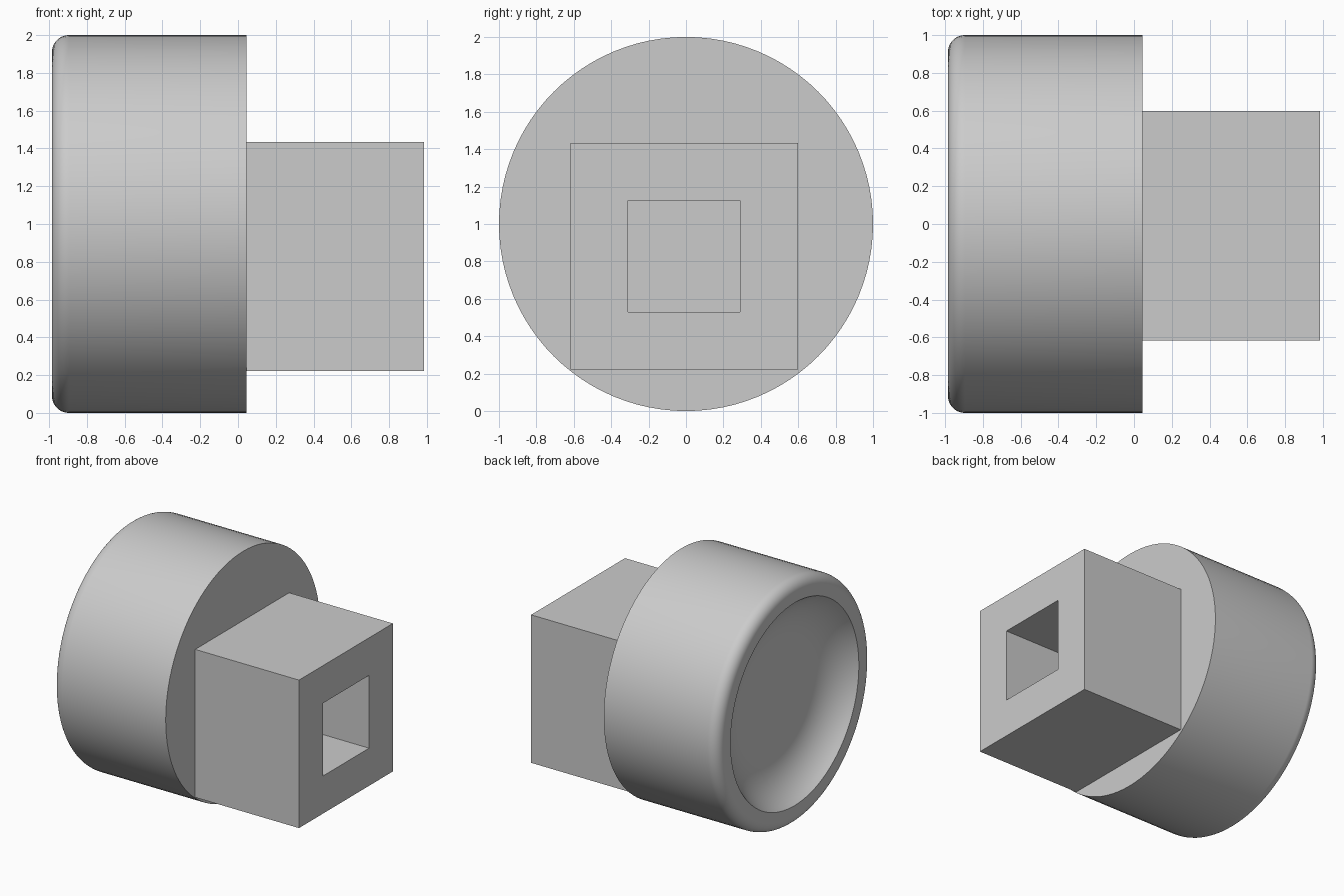
import bpy, bmesh
from math import sin, cos, pi, radians
from mathutils import Matrix, Vector

cube = bpy.data.objects.get("Cube")
if cube:
    bpy.data.objects.remove(cube, do_unlink=True)

gray = bpy.data.materials.new("plain_gray")
gray.use_nodes = True
color = (0.6, 0.6, 0.6, 1)
gray.diffuse_color = color
gray.node_tree.nodes["Principled BSDF"].inputs["Base Color"].default_value = color


def finish(name, bm):
    bmesh.ops.recalc_face_normals(bm, faces=bm.faces)
    mesh = bpy.data.meshes.new(name)
    bm.to_mesh(mesh)
    bm.free()
    mesh.materials.append(gray)
    obj = bpy.data.objects.new(name, mesh)
    bpy.context.collection.objects.link(obj)
    return obj


def arc(x, r, size, start, end, steps=12):
    angles = [radians(start + (end - start) * i / steps) for i in range(steps + 1)]
    return [(x + size * cos(a), r + size * sin(a)) for a in angles]


# Round head: (x, radius) profile from the flat back, over the rim, into the dish
FACE, BACK = -0.985, 0.045
DISH_R, BOWL, SLOPE = 0.83, 0.45, 55
depth = BOWL * (1 - cos(radians(SLOPE)))
floor_r = DISH_R - BOWL * sin(radians(SLOPE))

profile = [(BACK, 0), (BACK, 1)]
profile += arc(FACE + 0.09, 0.91, 0.09, 90, 180)
profile += arc(FACE + depth - BOWL, floor_r, BOWL, SLOPE, 0)
profile += [(FACE + depth, 0)]

bm = bmesh.new()
verts = [bm.verts.new((x, 0, r)) for x, r in profile]
edges = [bm.edges.new(pair) for pair in zip(verts, verts[1:])]
bmesh.ops.spin(bm, geom=verts + edges, cent=(0, 0, 0), axis=(1, 0, 0),
               angle=2 * pi, steps=96, use_duplicate=False)
bmesh.ops.remove_doubles(bm, verts=bm.verts, dist=0.0001)
bmesh.ops.translate(bm, verts=bm.verts, vec=(0, 0, 1))
head = finish("round_head", bm)
bpy.context.view_layer.objects.active = head
head.select_set(True)
bpy.ops.object.shade_smooth_by_angle(angle=radians(30))

# Square shank with a square socket sunk through to the head
bm = bmesh.new()
bmesh.ops.create_cube(bm, size=1, matrix=Matrix.Translation((0.515, -0.01, 0.827))
                      @ Matrix.Diagonal((0.94, 1.215, 1.212, 1)))
bm.normal_update()
end = max(bm.faces, key=lambda f: f.calc_center_median().x)
bmesh.ops.inset_region(bm, faces=[end], thickness=0.308, use_even_offset=True)
socket = bmesh.ops.extrude_discrete_faces(bm, faces=[end])["faces"][0]
bmesh.ops.translate(bm, verts=socket.verts, vec=Vector((-0.94, 0, 0)))
# The socket floor and the inner end lie against the head, so both are left out
hidden = [f for f in bm.faces if f.calc_center_median().x < BACK + 0.01]
bmesh.ops.delete(bm, geom=hidden, context='FACES_ONLY')
finish("square_shank", bm)
